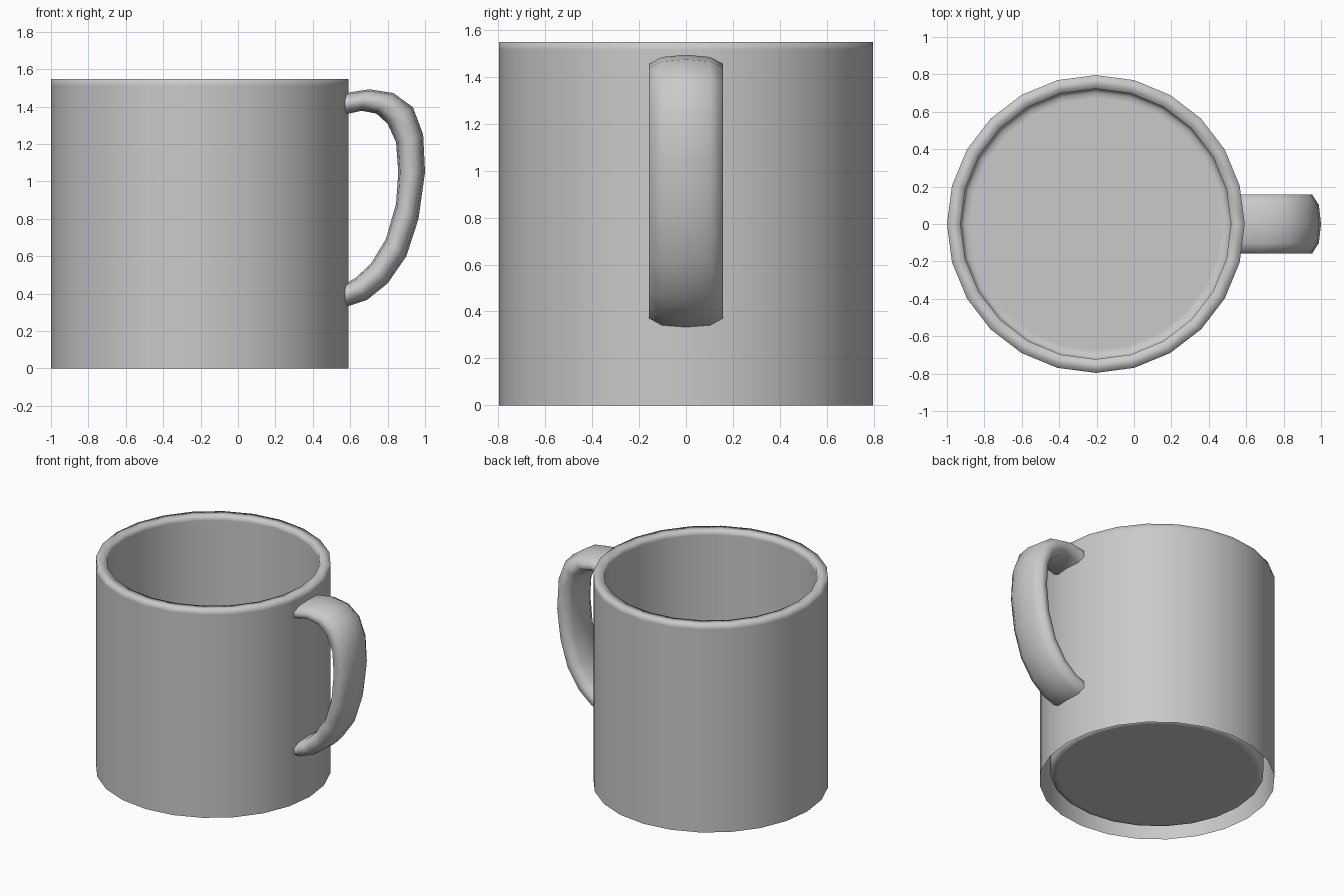
import bpy
import bmesh
import math
from mathutils import Vector

cube = bpy.data.objects.get("Cube")
if cube:
    bpy.data.objects.remove(cube)

SIDES = 24
CENTRE_X = -0.204
RADIUS = 0.796
INNER = 0.723
HEIGHT = 1.548
HALF_WIDTH = 0.157

grey = bpy.data.materials.new("plain grey")
colour = (0.59, 0.59, 0.59, 1)
grey.diffuse_color = colour
grey.use_nodes = True
grey.node_tree.nodes["Principled BSDF"].inputs["Base Color"].default_value = colour


def finish(name, bm, angle):
    mesh = bpy.data.meshes.new(name)
    bm.to_mesh(mesh)
    bm.free()
    mesh.materials.append(grey)
    obj = bpy.data.objects.new(name, mesh)
    bpy.context.collection.objects.link(obj)
    bpy.ops.object.select_all(action="DESELECT")
    obj.select_set(True)
    bpy.context.view_layer.objects.active = obj
    bpy.ops.object.shade_smooth_by_angle(angle=math.radians(angle))


def bridge(bm, a, b):
    n = len(a)
    for i in range(n):
        j = (i + 1) % n
        bm.faces.new((a[i], a[j], b[j], b[i]))


# Cup: outer wall, rim, inner wall and a chamfered floor above an open foot
bm = bmesh.new()
profile = [(RADIUS, 0), (RADIUS, HEIGHT - 0.035), (RADIUS, HEIGHT),
           (INNER, HEIGHT), (INNER, HEIGHT - 0.035),
           (INNER, 0.11), (INNER, 0.07), (INNER - 0.02, 0.05),
           (INNER - 0.05, 0.05)]
rings = []
for r, z in profile:
    rings.append([bm.verts.new((CENTRE_X + r * math.cos(math.tau * i / SIDES),
                                r * math.sin(math.tau * i / SIDES), z))
                  for i in range(SIDES)])
for lower, upper in zip(rings, rings[1:]):
    bridge(bm, lower, upper)
bm.faces.new(rings[-1])
finish("cup", bm, 91)

# Handle: outer and inner outline points, from top joint to bottom joint
outline = [((0.54, 1.46), (0.54, 1.345)), ((0.59, 1.475), (0.59, 1.362)),
           ((0.70, 1.493), (0.66, 1.378)), ((0.83, 1.473), (0.74, 1.363)),
           ((0.935, 1.397), (0.80, 1.308)), ((0.99, 1.25), (0.845, 1.21)),
           ((1.00, 1.05), (0.857, 1.05)), ((0.965, 0.80), (0.845, 0.88)),
           ((0.90, 0.60), (0.79, 0.69)), ((0.80, 0.455), (0.71, 0.56)),
           ((0.69, 0.367), (0.63, 0.485)), ((0.59, 0.333), (0.585, 0.458)),
           ((0.54, 0.325), (0.54, 0.445))]
# Cross-section: share of the half width, and depth from outer to inner face
half = [(0, 0), (0.65, 0.08), (1, 0.33), (1, 0.7), (0.65, 0.93), (0, 1)]
section = half + [(-w, d) for w, d in half[-2:0:-1]]
bm = bmesh.new()
loops = []
for outer, inner in outline:
    a = Vector((outer[0], 0, outer[1]))
    b = Vector((inner[0], 0, inner[1]))
    loops.append([bm.verts.new(a.lerp(b, d) + Vector((0, w * HALF_WIDTH, 0)))
                  for w, d in section])
for first, second in zip(loops, loops[1:]):
    bridge(bm, first, second)
bm.faces.new(loops[0])
bm.faces.new(loops[-1])
bmesh.ops.recalc_face_normals(bm, faces=bm.faces)
finish("handle", bm, 75)
